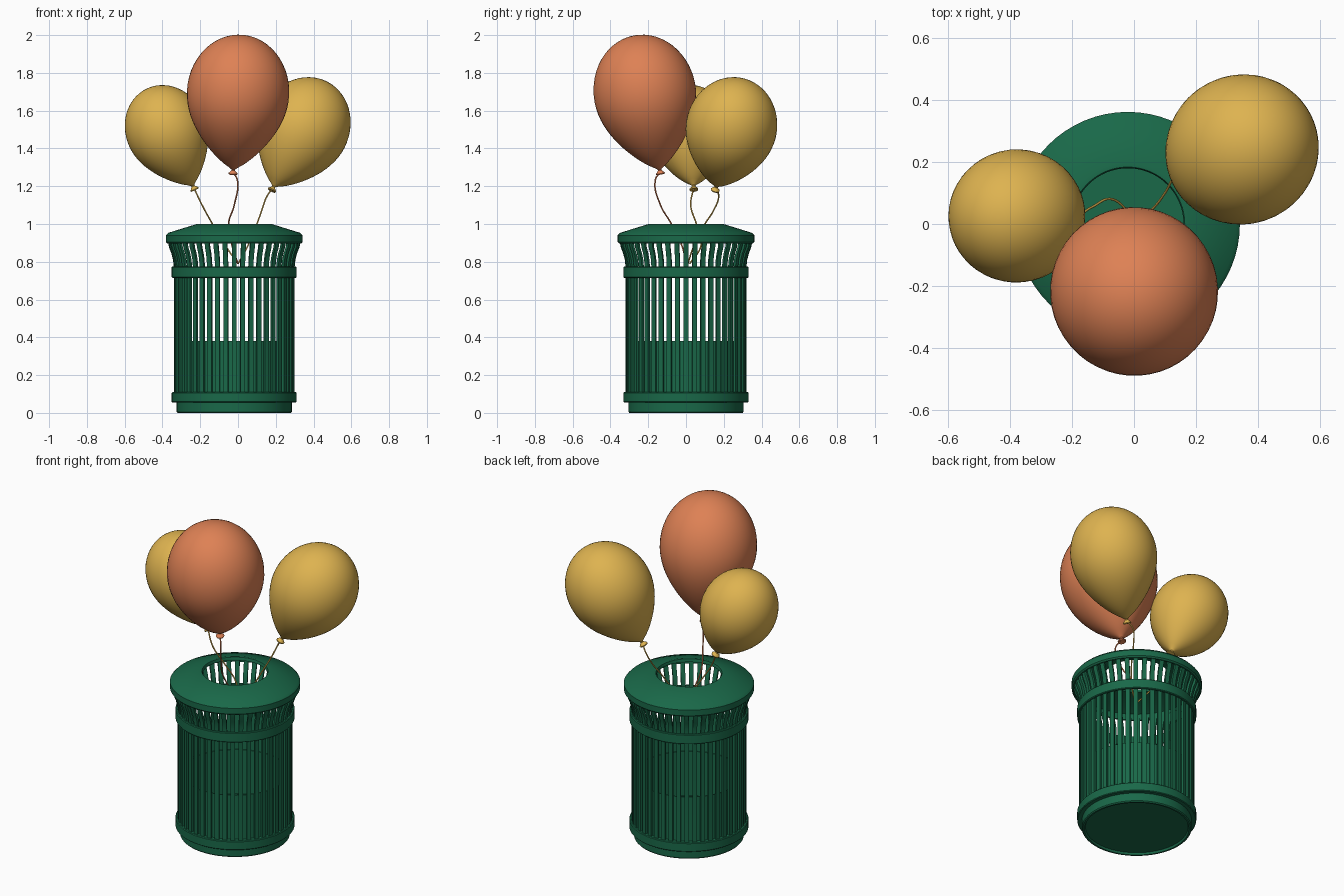
import bpy, bmesh
from math import sin, cos, pi, sqrt
from mathutils import Vector, Matrix

if "Cube" in bpy.data.objects:
    bpy.data.objects.remove(bpy.data.objects["Cube"])

CX = -0.02      # bin axis
SLATS = 44


def material(name, rgb):
    m = bpy.data.materials.new(name)
    m.diffuse_color = (*rgb, 1)
    m.use_nodes = True
    m.node_tree.nodes["Principled BSDF"].inputs["Base Color"].default_value = m.diffuse_color
    return m


GREEN = material("green_paint", (0.010, 0.14, 0.066))
ORANGE = material("orange_rubber", (0.73, 0.22, 0.09))
YELLOW = material("yellow_rubber", (0.73, 0.45, 0.08))


def finish(bm, name, mat, angle=0.6):
    bmesh.ops.remove_doubles(bm, verts=bm.verts, dist=1e-5)
    bmesh.ops.recalc_face_normals(bm, faces=bm.faces)
    me = bpy.data.meshes.new(name)
    bm.to_mesh(me)
    bm.free()
    me.materials.append(mat)
    ob = bpy.data.objects.new(name, me)
    bpy.context.collection.objects.link(ob)
    bpy.ops.object.select_all(action='DESELECT')
    ob.select_set(True)
    bpy.context.view_layer.objects.active = ob
    bpy.ops.object.shade_smooth_by_angle(angle=angle)
    return ob


def lathe(name, profile, mat, closed=True, steps=64, matrix=None, angle=0.6):
    """Spin (radius, height) points about z, then place with matrix."""
    bm = bmesh.new()
    vs = [bm.verts.new((r, 0, z)) for r, z in profile]
    edges = [bm.edges.new(p) for p in zip(vs, vs[1:])]
    if closed:
        edges.append(bm.edges.new((vs[-1], vs[0])))
    bmesh.ops.spin(bm, geom=vs + edges, cent=(0, 0, 0), axis=(0, 0, 1),
                   angle=2 * pi, steps=steps, use_merge=True)
    bmesh.ops.transform(bm, matrix=matrix or Matrix.Translation((CX, 0, 0)), verts=bm.verts)
    return finish(bm, name, mat, angle)


# Domed lid ring with a round opening
lathe("lid", [(0.18, 0.99), (0.184, 1.0), (0.198, 1.0), (0.35, 0.953), (0.362, 0.94),
              (0.362, 0.905), (0.355, 0.897), (0.345, 0.897), (0.345, 0.935),
              (0.198, 0.982), (0.18, 0.982)], GREEN)

# Bands that hold the slats
for name, z0, z1, r0 in (("upper_band", 0.715, 0.775, 0.316), ("lower_band", 0.055, 0.11, 0.29)):
    lathe(name, [(r0, z0), (0.327, z0), (0.331, z0 + 0.004), (0.331, z1 - 0.004),
                 (0.327, z1), (r0, z1)], GREEN)

# Base plinth and solid inner tray
lathe("base", [(0, 0.012), (0.285, 0.012), (0.29, 0), (0.3, 0), (0.305, 0.006),
               (0.305, 0.06), (0, 0.06)], GREEN, closed=False)
lathe("inner_tray", [(0, 0.065), (0.303, 0.065), (0.303, 0.38), (0.297, 0.38),
                     (0.297, 0.075), (0, 0.075)], GREEN, closed=False)

# Vertical slats, flaring out under the lid
path = [(0.32, 0.06), (0.32, 0.775), (0.324, 0.81), (0.333, 0.845), (0.345, 0.875), (0.352, 0.91)]
bm = bmesh.new()
for i in range(SLATS):
    rot = Matrix.Translation((CX, 0, 0)) @ Matrix.Rotation(2 * pi * i / SLATS - pi / 2, 4, 'Z')
    rings = []
    for r, z in path:
        rings.append([bm.verts.new(rot @ Vector((r + dr, dy, z))) for dr, dy in
                      ((0, -0.0125), (0, 0.0125), (-0.014, 0.0125), (-0.014, -0.0125))])
    for a, b in zip(rings, rings[1:]):
        for k in range(4):
            bm.faces.new((a[k], a[(k + 1) % 4], b[(k + 1) % 4], b[k]))
    bm.faces.new(rings[0])
    bm.faces.new(rings[-1])
finish(bm, "slats", GREEN)


def balloon(name, neck, axis, radius, length, mat, string):
    neck, axis = Vector(neck), Vector(axis).normalized()
    place = Matrix.Translation(neck) @ axis.to_track_quat('Z', 'Y').to_matrix().to_4x4()
    # Teardrop body: tapered below the widest point, elliptical above
    wide = 0.57
    prof = [(0.006, -0.004)]
    for i in range(1, 17):
        t = (i / 16) ** 1.3
        prof.append((radius * sin(pi / 2 * t) ** 0.75, wide * length * t))
    for i in range(1, 15):
        a = pi / 2 * i / 14
        prof.append((radius * cos(a) if i < 14 else 0, length * (wide + (1 - wide) * sin(a))))
    lathe(name, prof, mat, closed=False, steps=48, matrix=place, angle=1.0)
    # Flared knot under the neck
    lathe(name + "_knot", [(0, 0.006), (0.01, 0.004), (0.009, -0.006), (0.024, -0.022),
                           (0.022, -0.028), (0, -0.022)], mat, closed=False, steps=20, matrix=place)
    # String running down into the bin
    cu = bpy.data.curves.new(name + "_string", 'CURVE')
    cu.dimensions = '3D'
    cu.bevel_depth = 0.004
    cu.bevel_resolution = 2
    cu.resolution_u = 8
    cu.use_fill_caps = True
    sp = cu.splines.new('BEZIER')
    pts = [neck - axis * 0.015] + [Vector(p) for p in string]
    sp.bezier_points.add(len(pts) - 1)
    for bp, p in zip(sp.bezier_points, pts):
        bp.co = p
        bp.handle_left_type = bp.handle_right_type = 'AUTO'
    cu.materials.append(mat)
    bpy.context.collection.objects.link(bpy.data.objects.new(name + "_string", cu))


# Three balloons
balloon("balloon_centre", (-0.025, -0.14, 1.29), (0.025, -0.077, 0.40), 0.271, 0.722, ORANGE,
        [(-0.003, -0.163, 1.23), (-0.02, -0.135, 1.10), (-0.05, -0.077, 1.0), (-0.03, -0.02, 0.88), (0, 0, 0.79)])
balloon("balloon_left", (-0.24, 0.04, 1.205), (-0.139, -0.014, 0.292), 0.215, 0.567, YELLOW,
        [(-0.19, 0.025, 1.10), (-0.135, 0.055, 1.0), (-0.07, 0.08, 0.89), (0, 0.02, 0.79)])
balloon("balloon_right", (0.19, 0.16, 1.2), (0.168, 0.085, 0.33), 0.241, 0.632, YELLOW,
        [(0.155, 0.173, 1.15), (0.125, 0.145, 1.07), (0.1, 0.1, 1.0), (0.05, 0.04, 0.88), (0, 0.01, 0.79)])
